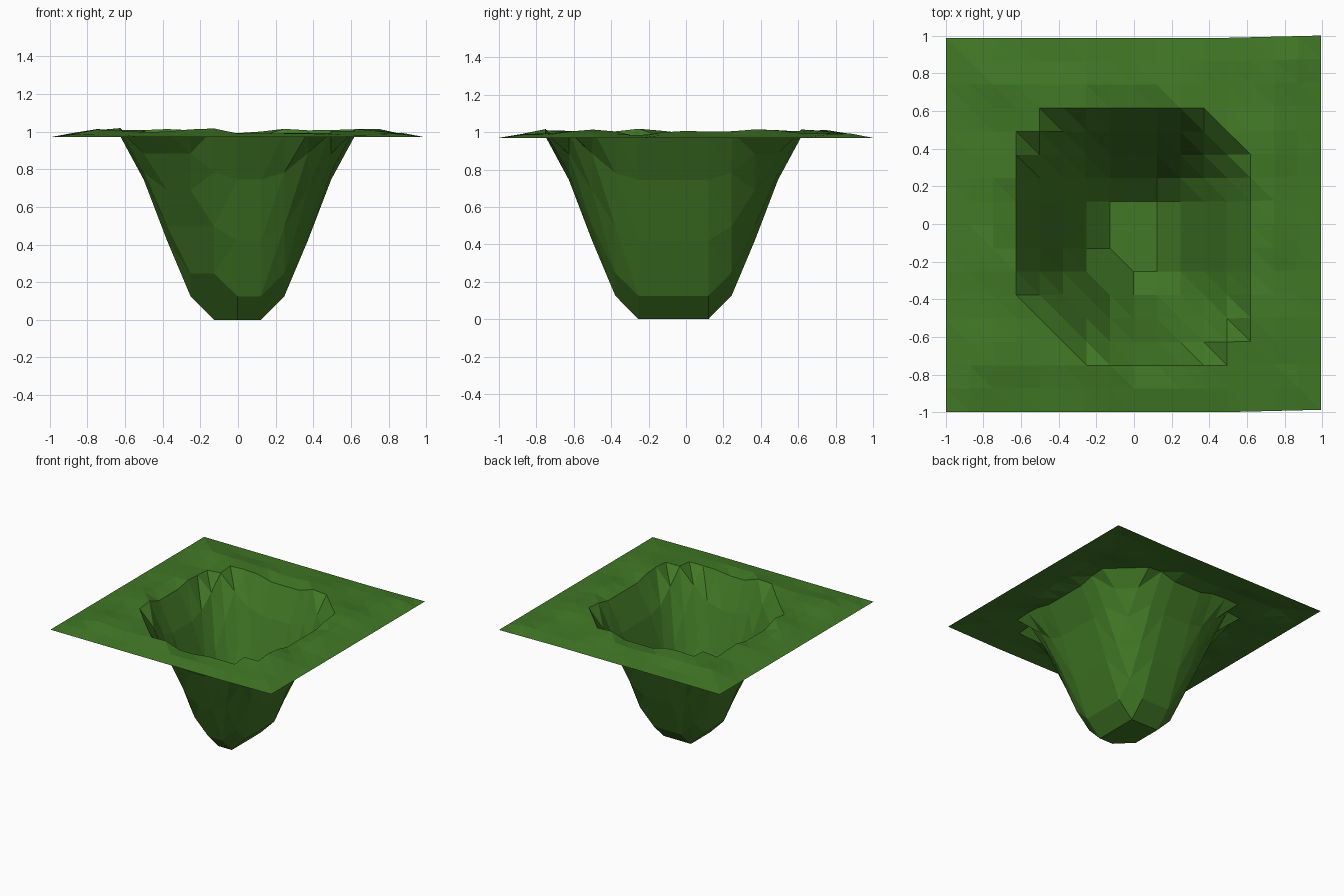
import bpy, bmesh, math

if "Cube" in bpy.data.objects:
    bpy.data.objects.remove(bpy.data.objects["Cube"])

N = 16                 # grid cells per side
STEP = 2.0 / N

# Flat floor of the pit: nearly a rectangle with one clipped corner
FLOOR = [(i * STEP, j * STEP) for i in (-1, 0, 1) for j in (-2, -1, 0, 1)
         if (i, j) != (-1, -2)]
# Wall profile: distance from the floor -> height
PROFILE = [(0, 0), (0.125, 0.125), (0.25, 0.42), (0.375, 0.745), (0.5, 0.975)]


def turf(x, y):
    """Gentle bumps of the ground, falling to a level border."""
    bump = 1.0 + 0.012 * math.sin(9 * x + 2.0 * y + 1.0) * math.cos(5 * y - 2 * x) \
        + 0.008 * math.sin(13 * y + 3 * x)
    edge = min(1.0, (1 - max(abs(x), abs(y))) / 0.25)
    return 0.97 + (bump - 0.97) * edge


def height(x, y):
    d = min(math.hypot(x - fx, y - fy) for fx, fy in FLOOR)
    for (d0, h0), (d1, h1) in zip(PROFILE, PROFILE[1:]):
        if d <= d1 + 1e-6:
            return h0 + (h1 - h0) * (d - d0) / (d1 - d0)
    return turf(x, y)


# Ground sheet with the pit, split into triangles along one diagonal
bm = bmesh.new()
grid = []
for j in range(N + 1):
    row = []
    for i in range(N + 1):
        x, y = -1 + i * STEP, -1 + j * STEP
        shift = 0.012 * max(0.0, (x - 0.5) / 0.5)   # slight skew of the right edge
        yy = y * 0.994 - 0.005 + shift
        row.append(bm.verts.new((x * 0.996 - 0.003, yy, height(x, y))))
    grid.append(row)
for j in range(N):
    for i in range(N):
        a, b = grid[j][i], grid[j][i + 1]
        c, d = grid[j + 1][i + 1], grid[j + 1][i]
        bm.faces.new((a, b, d))
        bm.faces.new((b, c, d))

mesh = bpy.data.meshes.new("grass_pit")
bm.to_mesh(mesh)
bm.free()
pit = bpy.data.objects.new("grass_pit", mesh)
bpy.context.collection.objects.link(pit)

# Single grass colour
green = bpy.data.materials.new("grass green")
green.diffuse_color = (0.053, 0.19, 0.019, 1)
green.use_nodes = True
green.node_tree.nodes["Principled BSDF"].inputs["Base Color"].default_value = green.diffuse_color
mesh.materials.append(green)
